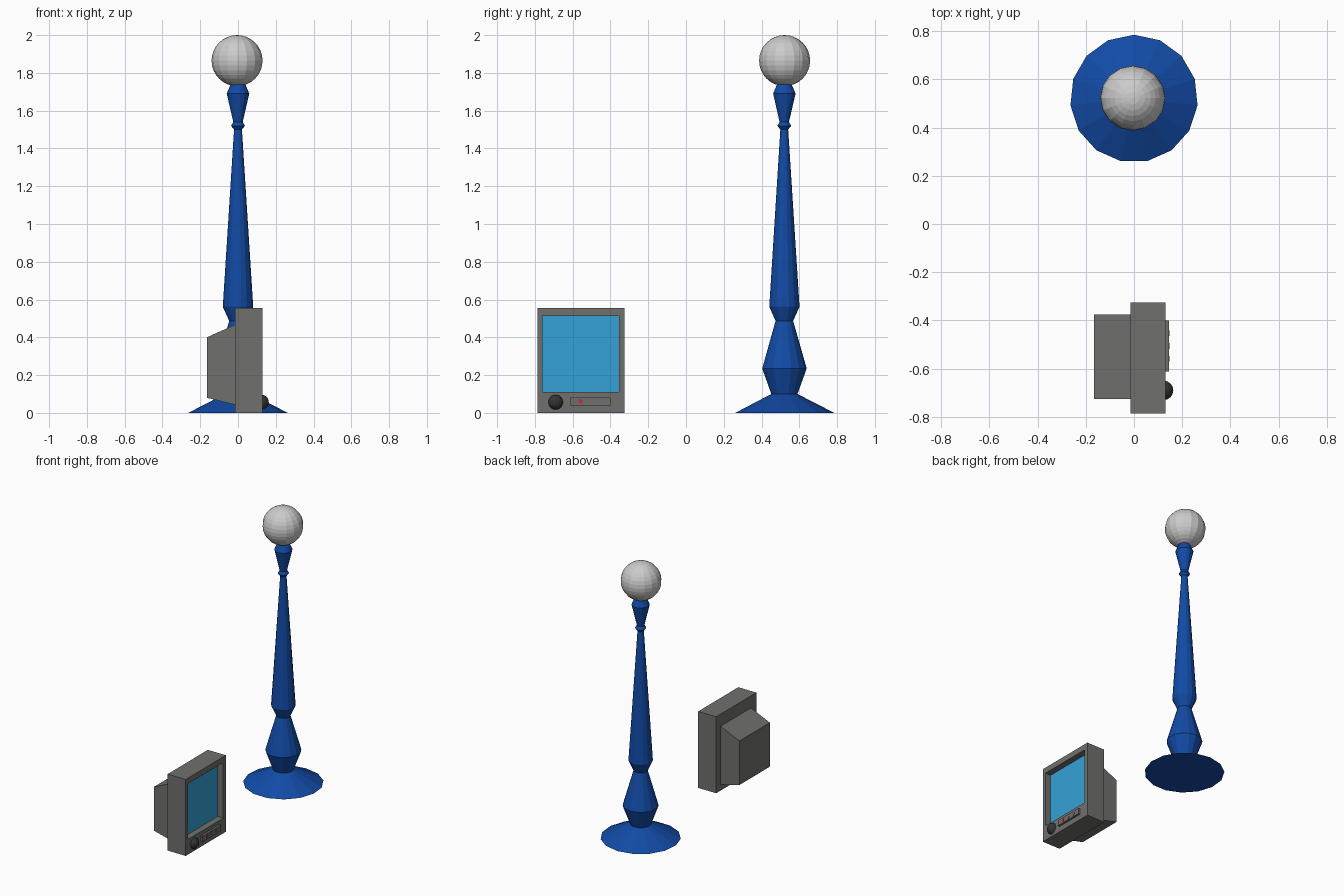
import bpy, bmesh, math
from mathutils import Matrix, Vector

if "Cube" in bpy.data.objects:
    bpy.data.objects.remove(bpy.data.objects["Cube"])


def material(name, rgb):
    m = bpy.data.materials.new(name)
    m.diffuse_color = (*rgb, 1)
    m.use_nodes = True
    m.node_tree.nodes["Principled BSDF"].inputs["Base Color"].default_value = m.diffuse_color
    return m


BLUE = material("blue_paint", (0.006, 0.07, 0.38))
GREY = material("grey_plastic", (0.16, 0.16, 0.155))
DARK = material("dark_plastic", (0.035, 0.035, 0.035))
SCREEN = material("blue_glass", (0.035, 0.36, 0.68))
RED = material("red_plastic", (0.6, 0.02, 0.06))


def finish(name, bm, mat=None):
    bmesh.ops.recalc_face_normals(bm, faces=bm.faces)
    me = bpy.data.meshes.new(name)
    bm.to_mesh(me)
    bm.free()
    ob = bpy.data.objects.new(name, me)
    bpy.context.collection.objects.link(ob)
    if mat:
        me.materials.append(mat)
    return ob


def loft(name, rings, mat, cap_start=True, cap_end=True):
    """Bridge successive closed rings of points."""
    bm = bmesh.new()
    vs = [[bm.verts.new(p) for p in ring] for ring in rings]
    for a, b in zip(vs, vs[1:]):
        n = len(a)
        for i in range(n):
            j = (i + 1) % n
            bm.faces.new((a[i], a[j], b[j], b[i]))
    if cap_start:
        bm.faces.new(vs[0])
    if cap_end:
        bm.faces.new(vs[-1])
    return finish(name, bm, mat)


def circle(r, z, n=15, y=0.52):
    steps = [math.pi / 2 + 2 * math.pi * i / n for i in range(n)]
    return [(r * math.cos(a), y + r * math.sin(a), z) for a in steps]


def rect(x, y0, y1, z0, z1):
    return [(x, y0, z0), (x, y1, z0), (x, y1, z1), (x, y0, z1)]


def ball(name, centre, r, seg, rings, mat=None):
    bm = bmesh.new()
    bmesh.ops.create_uvsphere(bm, u_segments=seg, v_segments=rings, radius=r,
                              matrix=Matrix.Translation(centre))
    return finish(name, bm, mat)


# Lamp post: turned 15-sided profile (radius, height)
profile = [(0.265, 0), (0.07, 0.1), (0.119, 0.235), (0.047, 0.487), (0.081, 0.562),
           (0.021, 1.5), (0.037, 1.52), (0.025, 1.54), (0.06, 1.69), (0.037, 1.745)]
loft("lamp_post", [circle(r, z) for r, z in profile], BLUE)

# Lamp globe
ball("lamp_globe", (-0.005, 0.522, 1.865), 0.135, 16, 16)

# Monitor cabinet with recessed screen opening
opening = (-0.759, -0.355, 0.11, 0.513)
outer = (-0.785, -0.325, 0, 0.555)
loft("monitor_cabinet", [rect(-0.015, *outer), rect(0.13, *outer),
                         rect(0.13, *opening), rect(0.085, *opening)], GREY, cap_end=False)
loft("monitor_screen", [rect(0.085, *opening)], SCREEN, cap_end=False)

# Tapered rear housing
loft("rear_housing", [rect(-0.165, -0.725, -0.376, 0.08, 0.4),
                      rect(-0.015, -0.725, -0.376, 0.043, 0.467)], GREY, cap_end=False)

# Knob and button panel
ball("control_knob", (0.123, -0.69, 0.057), 0.04, 16, 10, DARK)
panel = (-0.612, -0.4, 0.04, 0.081)
loft("button_panel", [rect(0.13, *panel), rect(0.145, *panel)], GREY, cap_start=False)

# Row of round buttons
for i, mat in enumerate((RED, GREY, GREY)):
    bm = bmesh.new()
    bmesh.ops.create_cone(bm, cap_ends=True, segments=10, radius1=0.012, radius2=0.012, depth=0.01,
                          matrix=Matrix.Translation((0.143, -0.559 + 0.053 * i, 0.061))
                          @ Matrix.Rotation(math.pi / 2, 4, "Y"))
    finish(f"button_{i + 1}", bm, mat)
